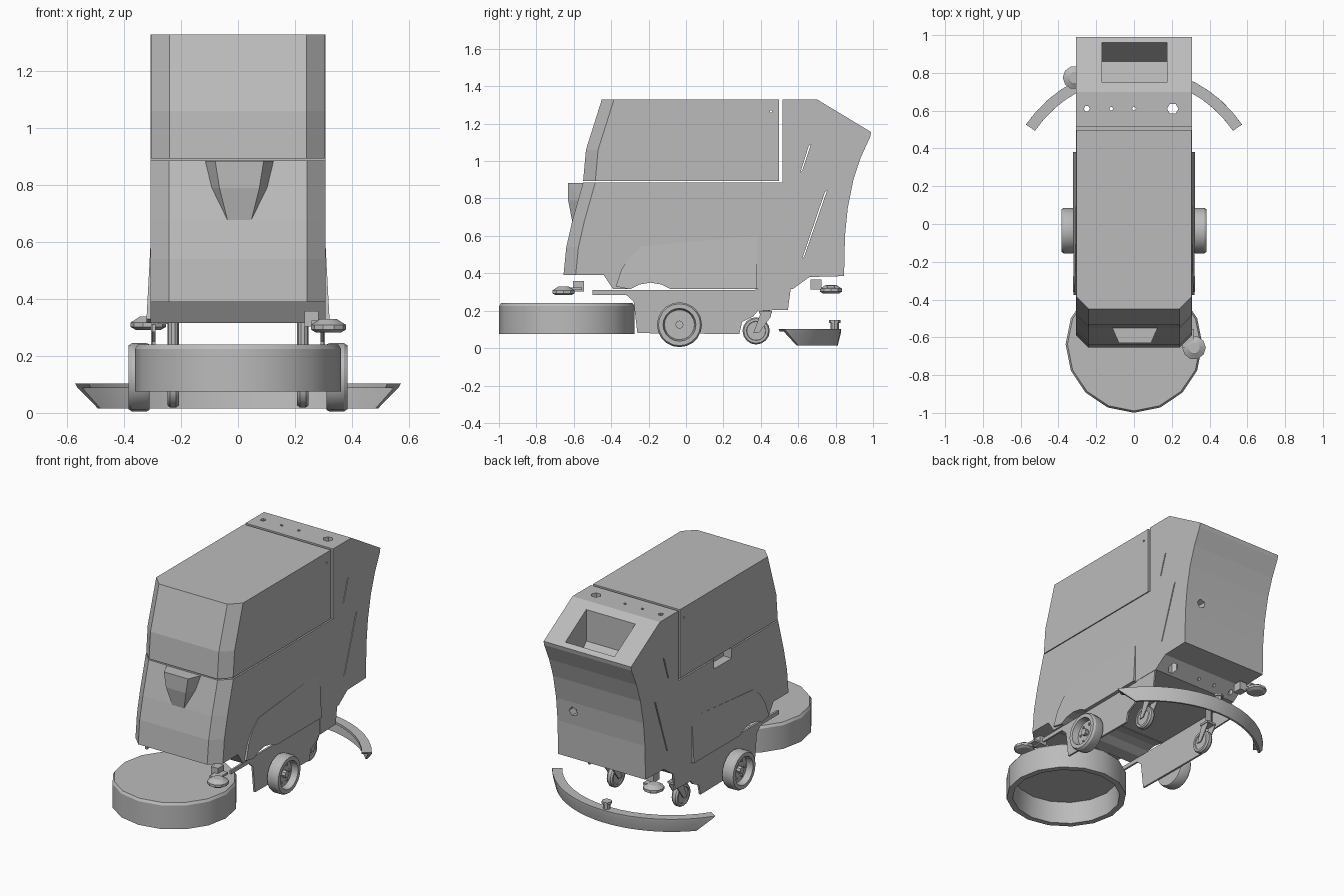
import bpy, bmesh, math
from mathutils import Matrix, Vector

cube = bpy.data.objects.get("Cube")
if cube:
    bpy.data.objects.remove(cube)

grey = bpy.data.materials.new("plain grey")
grey.use_nodes = True
grey.diffuse_color = (0.5, 0.5, 0.5, 1)
grey.node_tree.nodes["Principled BSDF"].inputs["Base Color"].default_value = (0.5, 0.5, 0.5, 1)


def finish(name, bm, smooth=False):
    bmesh.ops.recalc_face_normals(bm, faces=bm.faces[:])
    mesh = bpy.data.meshes.new(name)
    bm.to_mesh(mesh)
    bm.free()
    mesh.materials.append(grey)
    obj = bpy.data.objects.new(name, mesh)
    bpy.context.collection.objects.link(obj)
    if smooth:
        activate(obj)
        bpy.ops.object.shade_smooth_by_angle(angle=math.radians(30))
    return obj


def activate(obj):
    bpy.ops.object.select_all(action='DESELECT')
    obj.select_set(True)
    bpy.context.view_layer.objects.active = obj


def loft(name, rings, closed=True, smooth=False):
    """Skin a list of equal rings of points and cap both ends."""
    bm = bmesh.new()
    rows = [[bm.verts.new(p) for p in ring] for ring in rings]
    n = len(rows[0])
    for a, b in zip(rows, rows[1:]):
        for i in range(n):
            j = (i + 1) % n
            bm.faces.new((a[i], a[j], b[j], b[i]))
    bm.faces.new(rows[0])
    bm.faces.new(rows[-1])
    return finish(name, bm, smooth)


def prism(name, profile, x0, x1):
    return loft(name, [[(x, y, z) for y, z in profile] for x in (x0, x1)])


def chamfered(name, front, rest, w=0.305, inset=0.065, back=0.065):
    """Side profile across x, with the front points set back at the outer layers."""
    rings = []
    for x, dy in ((-w, back), (inset - w, 0), (w - inset, 0), (w, back)):
        rings.append([(x, y + dy, z) for y, z in front] + [(x, y, z) for y, z in rest])
    return loft(name, rings)


def box(name, lo, hi):
    return prism(name, [(lo[1], lo[2]), (hi[1], lo[2]), (hi[1], hi[2]), (lo[1], hi[2])], lo[0], hi[0])


def lathe(name, profile, loc, n=16, axis='Z', side=1):
    """Turn (radius, height) points about z, or about x pointing to the given side."""
    bm = bmesh.new()
    verts = [bm.verts.new((r, 0, h)) for r, h in profile]
    edges = [bm.edges.new(p) for p in zip(verts, verts[1:])]
    bmesh.ops.spin(bm, geom=verts + edges, axis=(0, 0, 1), cent=(0, 0, 0), steps=n, angle=2 * math.pi)
    bmesh.ops.remove_doubles(bm, verts=bm.verts[:], dist=0.0005)
    turn = Matrix.Rotation(side * math.pi / 2, 4, 'Y') if axis == 'X' else Matrix()
    bm.transform(Matrix.Translation(loc) @ turn)
    return finish(name, bm, True)


def disc(r, h0, h1):
    return [(0, h0), (r, h0), (r, h1), (0, h1)]


def cut(obj, cutter):
    mod = obj.modifiers.new("cut", 'BOOLEAN')
    mod.operation, mod.solver, mod.object = 'DIFFERENCE', 'EXACT', cutter
    activate(obj)
    bpy.ops.object.modifier_apply(modifier=mod.name)
    bpy.data.objects.remove(cutter)


# Upper tank hood
hood = chamfered("tank_hood", [(-0.55, 0.893), (-0.535, 1.06), (-0.45, 1.33)],
                 [(0.497, 1.33), (0.497, 0.893)])
cut(hood, lathe("cutter", disc(0.007, -0.4, 0.4), (0, 0.455, 1.265), 6, 'X'))

# Lower body with the rear control column
body = chamfered(
    "lower_body", [(-0.655, 0.39), (-0.64, 0.54), (-0.608, 0.68), (-0.55, 0.886)],
    [(0.515, 0.886), (0.515, 1.33), (0.70, 1.33), (0.99, 1.155), (0.985, 1.13), (0.935, 1.02),
     (0.895, 0.90), (0.865, 0.75), (0.85, 0.60), (0.845, 0.385), (0.66, 0.38), (0.57, 0.315),
     (-0.08, 0.315), (-0.13, 0.34), (-0.19, 0.35), (-0.25, 0.34), (-0.30, 0.315),
     (-0.39, 0.315), (-0.44, 0.39)], w=0.307)

# Control recess, side slits, handle notch and panel holes
cut(body, prism("cutter", [(0.75, 1.5), (0.96, 1.5), (0.96, 1.165), (0.86, 0.98), (0.75, 1.10)], -0.17, 0.175))
for y0, z0, y1, z1 in ((0.612, 0.94, 0.668, 1.09), (0.622, 0.48, 0.755, 0.845)):
    cut(body, prism("cutter", [(y0, z0), (y0 + 0.01, z0 + 0.01), (y1, z1), (y1 - 0.012, z1 - 0.01)], -0.4, 0.4))
cut(body, box("cutter", (-0.4, -0.02, 0.825), (-0.25, 0.16, 0.95)))
for x, r in ((0.205, 0.03), (-0.25, 0.016), (-0.12, 0.01), (0.0, 0.01)):
    cut(body, lathe("cutter", disc(r, 0.2, 1.5), (x, 0.61, 0), 6))
hole = lathe("cutter", disc(0.03, -0.05, 0.05), (0, 0, 0), 5)
hole.data.transform(Matrix.Translation((0.19, 0.855, 0.69)) @ Matrix.Rotation(math.pi / 2, 4, 'X'))
cut(body, hole)

# Front scoop under the hood seam
bm = bmesh.new()
for half, y, z in ((0.122, -0.545, 0.884), (0.085, -0.63, 0.884), (0.10, -0.57, 0.79),
                   (0.07, -0.63, 0.79), (0.04, -0.607, 0.67)):
    for s in (-1, 1):
        bm.verts.new((0.005 + s * half, y, z))
bmesh.ops.convex_hull(bm, input=bm.verts[:])
finish("front_scoop", bm)

# Parts on both sides
for s, label in ((1, "left"), (-1, "right")):
    # Flared fender panel, flush at its top edge
    fender = prism(label + "_fender", [(-0.375, 0.33), (-0.345, 0.42), (-0.30, 0.49), (-0.235, 0.545),
                                       (0.38, 0.60), (0.38, 0.315), (-0.08, 0.315), (-0.13, 0.34),
                                       (-0.19, 0.35), (-0.25, 0.34), (-0.30, 0.315)],
                   s * 0.29, s * 0.307)
    for v in fender.data.vertices:
        if abs(v.co.x) > 0.3:
            v.co.x += s * 0.015 * (0.6 - v.co.z) / 0.28

    # Chassis plate, rear skirt and the flange by the front notch
    prism(label + "_chassis_plate", [(-0.50, 0.31), (-0.50, 0.285), (-0.32, 0.285), (-0.28, 0.25),
                                     (-0.26, 0.08), (0.285, 0.075), (0.30, 0.14), (0.36, 0.17),
                                     (0.385, 0.20), (0.385, 0.312)], s * 0.29, s * 0.302)
    prism(label + "_rear_skirt", [(0.385, 0.32), (0.385, 0.20), (0.545, 0.205), (0.56, 0.32)],
          s * 0.295, s * 0.305)

    # Drive wheel with recessed hub and lugs
    hub = Vector((s * 0.31, -0.035, 0.125))
    lathe(label + "_drive_wheel", [(0, 0), (0.115, 0), (0.12, 0.012), (0.12, 0.062), (0.112, 0.075),
                                   (0.088, 0.075), (0.08, 0.035), (0, 0.035)], hub, 20, 'X', s)
    lathe(label + "_wheel_hub", disc(0.022, 0.03, 0.06), hub, 8, 'X', s)
    for k in range(6):
        a = k * math.pi / 3
        lathe(label + "_wheel_lug", disc(0.009, 0.03, 0.042),
              hub + Vector((0, 0.055 * math.cos(a), 0.055 * math.sin(a))), 5, 'X', s)

    # Swivel caster: wheel, fork cheeks, top plate
    cx = s * 0.228
    lathe(label + "_caster_wheel", [(0, -0.014), (0.05, -0.014), (0.052, -0.02), (0.066, -0.02), (0.073, -0.01),
                                    (0.073, 0.01), (0.066, 0.02), (0.052, 0.02), (0.05, 0.014), (0, 0.014)],
          (cx, 0.375, 0.092), 16, 'X')
    for o in (-0.03, 0.024):
        prism(label + "_caster_fork", [(0.36, 0.08), (0.39, 0.08), (0.455, 0.17), (0.455, 0.19), (0.40, 0.19)],
              cx + o, cx + o + 0.006)
    box(label + "_caster_plate", (cx - 0.035, 0.39, 0.185), (cx + 0.035, 0.46, 0.198))
    lathe(label + "_caster_stem", disc(0.02, 0.195, 0.32), (cx, 0.43, 0), 10)

# Brush deck, open underneath
lathe("brush_deck", [(0, 0.24), (0.352, 0.24), (0.362, 0.225), (0.362, 0.075), (0.325, 0.075),
                     (0.315, 0.215), (0, 0.215)], (0, -0.637, 0), 16)

# Bumper rollers: one at the front, one at the back, on opposite sides
for label, x, y, z, s in (("front", 0.318, -0.655, 0.283, 1), ("rear", -0.315, 0.775, 0.292, -1)):
    lathe(label + "_bumper_roller", [(0, 0), (0.045, 0), (0.062, 0.01), (0.062, 0.026), (0.045, 0.036),
                                     (0.03, 0.046), (0, 0.046)], (x, y, z), 10)
    inner = x - s * 0.06
    box(label + "_bumper_arm", (min(x, inner), y - 0.02 if s < 0 else y, z + 0.028),
        (max(x, inner), y + 0.02 if s < 0 else y + 0.10, z + 0.042))
    by = y + s * 0.08
    box(label + "_bumper_bracket", (inner - 0.025, by - 0.03, z + 0.02), (inner + 0.025, by + 0.03, z + 0.075))

# Curved rear squeegee: a top flange with a blade below, shorter at the bottom
rings = []
for k in range(17):
    t = k / 8 - 1
    ring = []
    for r, z, span in ((0.69, 0.103, 56), (0.69, 0.09, 55), (0.672, 0.015, 47), (0.66, 0.015, 47),
                       (0.668, 0.088, 55), (0.632, 0.088, 55), (0.632, 0.103, 56)):
        a = math.radians(span * t)
        ring.append((r * math.sin(a), 0.14 + r * math.cos(a), z))
    rings.append(ring)
loft("rear_squeegee", rings, smooth=True)
lathe("squeegee_knob", [(0, 0.10), (0.022, 0.10), (0.022, 0.135), (0.03, 0.135), (0.03, 0.15), (0, 0.15)],
      (0, 0.795, 0), 8)
